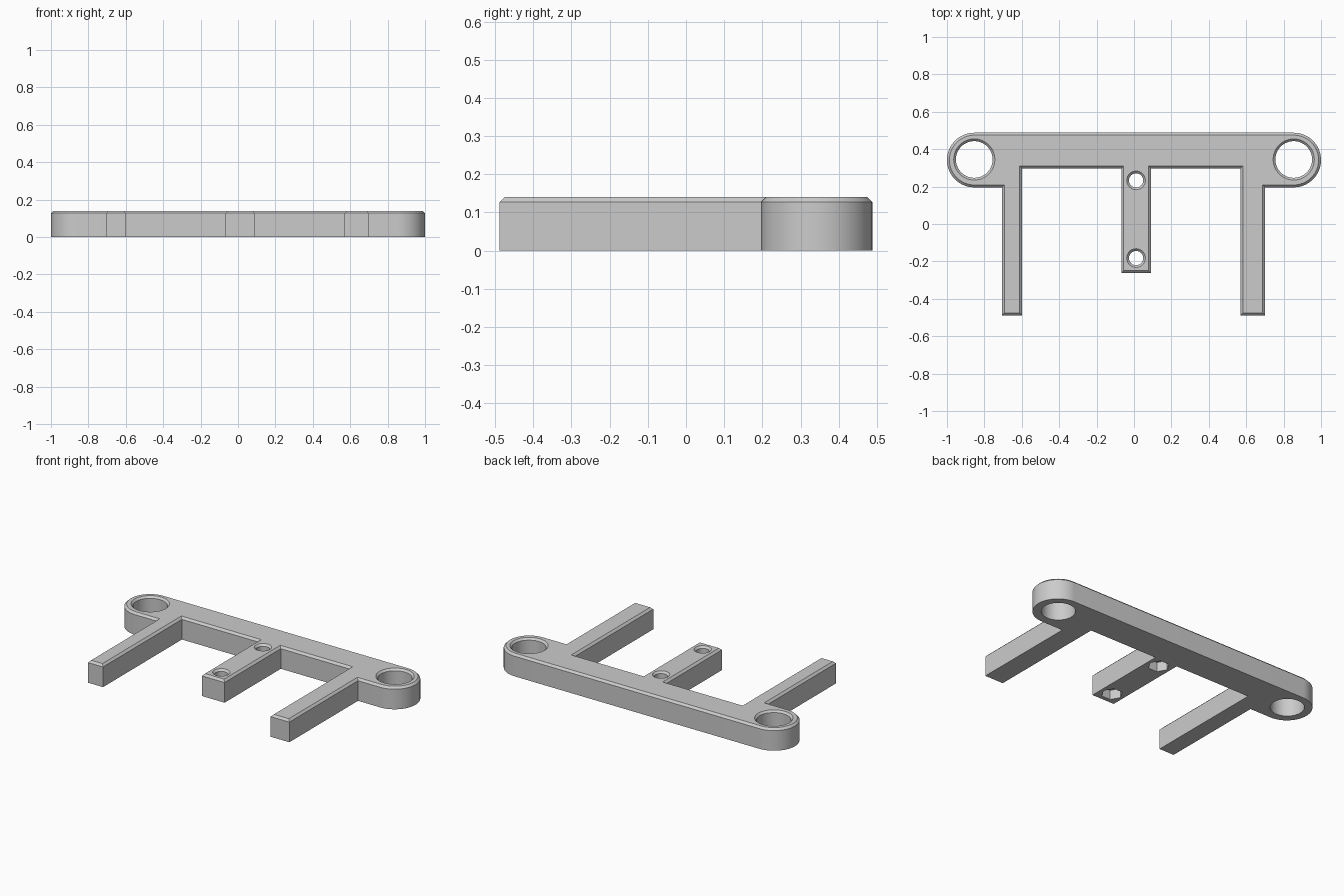
import bpy, bmesh, math
from mathutils import Vector

if "Cube" in bpy.data.objects:
    bpy.data.objects.remove(bpy.data.objects["Cube"])

HEIGHT, CHAMFER = 0.14, 0.013
END_X, END_Y, END_R = 0.854, 0.342, 0.146

grey = bpy.data.materials.new("grey plastic")
grey.diffuse_color = (0.6, 0.6, 0.6, 1)
grey.use_nodes = True
grey.node_tree.nodes["Principled BSDF"].inputs["Base Color"].default_value = grey.diffuse_color


def make_stack(name, rings):
    """Closed solid from equal-length rings of 3D points, bottom to top."""
    bm = bmesh.new()
    loops = [[bm.verts.new(p) for p in ring] for ring in rings]
    n = len(loops[0])
    bm.faces.new(loops[0][::-1])
    bm.faces.new(loops[-1])
    for a, b in zip(loops, loops[1:]):
        for i in range(n):
            j = (i + 1) % n
            bm.faces.new((a[i], a[j], b[j], b[i]))
    mesh = bpy.data.meshes.new(name)
    bm.to_mesh(mesh)
    bm.free()
    mesh.materials.append(grey)
    obj = bpy.data.objects.new(name, mesh)
    bpy.context.collection.objects.link(obj)
    return obj


def inset(points, d):
    """Mitred inward offset of a counter-clockwise outline."""
    result = []
    for i, p in enumerate(points):
        e1 = (p - points[i - 1]).normalized()
        e2 = (points[(i + 1) % len(points)] - p).normalized()
        n1, n2 = Vector((-e1.y, e1.x)), Vector((-e2.y, e2.x))
        result.append(p + (n1 + n2) * d / (1 + n1.dot(n2)))
    return result


def end_arc(cx, start, steps=32):
    return [Vector((cx + END_R * math.cos(start + math.pi * i / steps),
                    END_Y + END_R * math.sin(start + math.pi * i / steps)))
            for i in range(steps + 1)]


# Bracket outline: rounded crossbar with three fingers
low, inner, tip, mid_tip = END_Y - END_R, 0.298, -0.488, -0.262
corners = [(-0.705, low), (-0.705, tip), (-0.60, tip), (-0.60, inner),
           (-0.068, inner), (-0.068, mid_tip), (0.09, mid_tip), (0.09, inner),
           (0.57, inner), (0.57, tip), (0.70, tip), (0.70, low)]
outline = [Vector(c) for c in corners]
outline += end_arc(END_X, -math.pi / 2) + end_arc(-END_X, math.pi / 2)

# Bracket body with a chamfered top rim
bracket = make_stack("bracket", [
    [(p.x, p.y, 0) for p in outline],
    [(p.x, p.y, HEIGHT - CHAMFER) for p in outline],
    [(p.x, p.y, HEIGHT) for p in inset(outline, CHAMFER)]])


def cut(name, x, y, profile, sides):
    """Subtract a lathed cutter given as (radius, z) pairs."""
    rings = [[(x + r * math.cos(math.tau * i / sides),
               y + r * math.sin(math.tau * i / sides), z)
              for i in range(sides)] for r, z in profile]
    cutter = make_stack(name, rings)
    cutter.hide_render = True
    mod = bracket.modifiers.new(name, 'BOOLEAN')
    mod.operation, mod.solver, mod.object = 'DIFFERENCE', 'EXACT', cutter
    bpy.context.view_layer.objects.active = bracket
    bpy.ops.object.modifier_apply(modifier=mod.name)
    bpy.data.objects.remove(cutter)


def hole_profile(r, c=0.012):
    return [(r, -0.02), (r, HEIGHT - c), (r + c, HEIGHT), (r + c, HEIGHT + 0.02)]


# Large mounting holes at the crossbar ends
for x in (-END_X, END_X):
    cut("mounting_hole", x, END_Y + 0.003, hole_profile(0.098), 64)

# Screw holes with hexagonal nut pockets underneath the middle finger
for y in (0.233, -0.182):
    cut("screw_hole", 0.011, y, hole_profile(0.038), 40)
    cut("nut_pocket", 0.011, y, [(0.062, -0.02), (0.062, 0.06)], 6)

# Smooth the round walls, keep the chamfers crisp
bracket.select_set(True)
bpy.context.view_layer.objects.active = bracket
bpy.ops.object.shade_smooth_by_angle(angle=math.radians(25))
